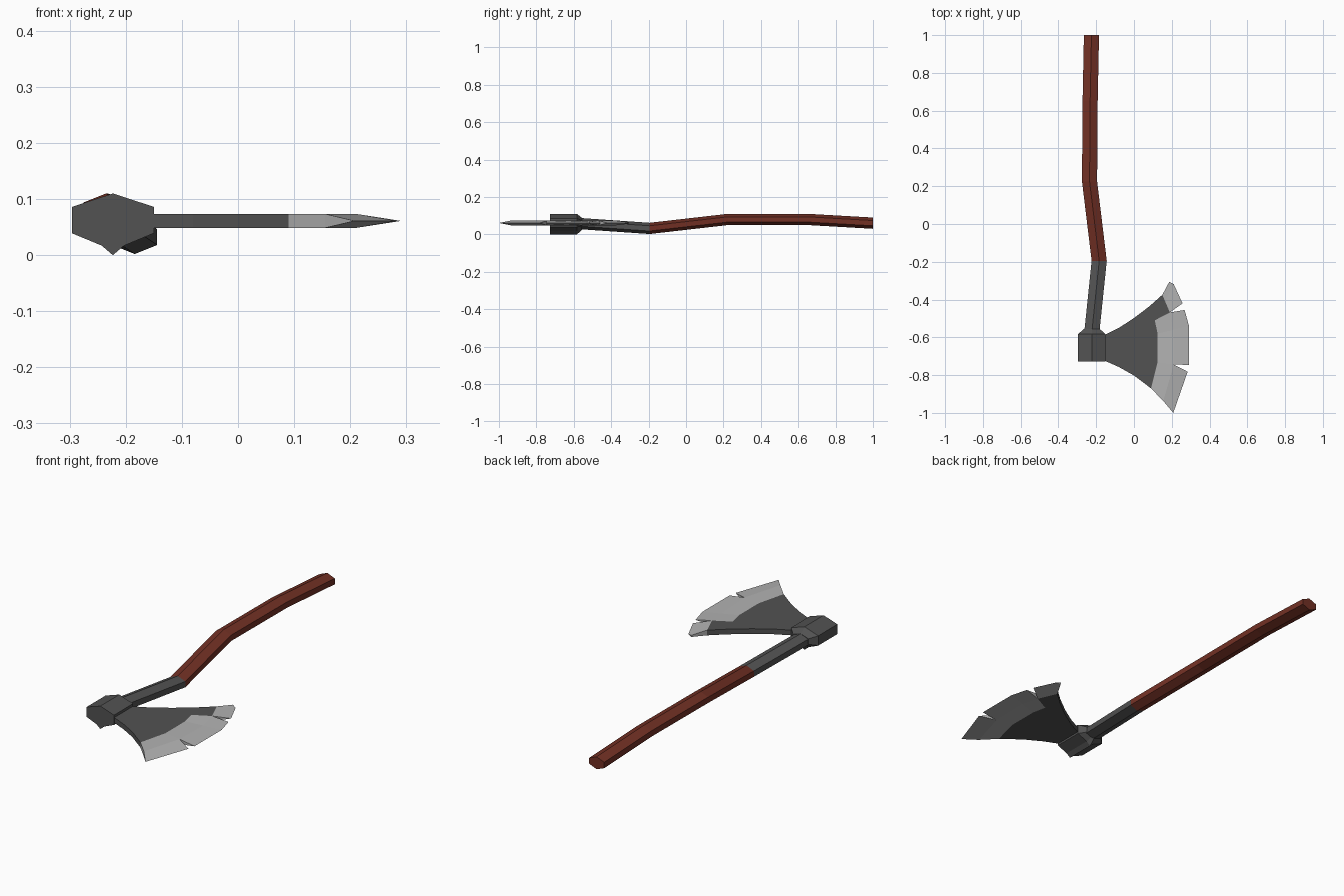
import bpy, bmesh

if "Cube" in bpy.data.objects:
    bpy.data.objects.remove(bpy.data.objects["Cube"])


def material(name, rgb):
    m = bpy.data.materials.new(name)
    m.diffuse_color = (*rgb, 1)
    m.use_nodes = True
    m.node_tree.nodes["Principled BSDF"].inputs["Base Color"].default_value = m.diffuse_color
    return m


WOOD = material("red_wood", (0.17, 0.03, 0.018))
IRON = material("dark_iron", (0.085, 0.085, 0.085))
STEEL = material("bright_steel", (0.45, 0.45, 0.45))
ZC, T = 0.061, 0.0125      # blade mid-plane height and half thickness


def finish(name, bm, mat):
    bmesh.ops.remove_doubles(bm, verts=bm.verts, dist=1e-5)
    bmesh.ops.recalc_face_normals(bm, faces=bm.faces)
    me = bpy.data.meshes.new(name)
    bm.to_mesh(me)
    bm.free()
    me.materials.append(mat)
    ob = bpy.data.objects.new(name, me)
    bpy.context.collection.objects.link(ob)
    return ob


def loft(name, stations, profile, mat):
    """Sweep an (x, z) profile along y; station = (x, y, z, scale)."""
    bm = bmesh.new()
    rings = [[bm.verts.new((x + px * s, y, z + pz * s)) for px, pz in profile]
             for x, y, z, s in stations]
    n = len(profile)
    for a, b in zip(rings, rings[1:]):
        for i in range(n):
            j = (i + 1) % n
            bm.faces.new((a[i], a[j], b[j], b[i]))
    bm.faces.new(rings[0])
    bm.faces.new(rings[-1])
    return finish(name, bm, mat)


def edge_strip(name, rows, mat):
    """Sharpened plate; each row runs from thick inner point to thin edge."""
    bm = bmesh.new()
    top, bot = ([[bm.verts.new((x, y, ZC + s * h)) for x, y, h in r]
                 for r in rows] for s in (1, -1))
    nr, nc = len(rows), len(rows[0])
    for g in (top, bot):
        for i in range(nr - 1):
            for j in range(nc - 1):
                bm.faces.new((g[i][j], g[i][j + 1], g[i + 1][j + 1], g[i + 1][j]))
    # close the rim
    rim = ([(0, j) for j in range(nc)] + [(i, nc - 1) for i in range(1, nr)]
           + [(nr - 1, j) for j in range(nc - 2, -1, -1)]
           + [(i, 0) for i in range(nr - 2, 0, -1)])
    for (a, b), (c, d) in zip(rim, rim[1:] + rim[:1]):
        bm.faces.new((top[a][b], top[c][d], bot[c][d], bot[a][b]))
    return finish(name, bm, mat)


# bent hexagonal handle with iron neck
hexagon = [(0, 0.03), (0.04, 0.014), (0.04, -0.014),
           (0, -0.03), (-0.04, -0.014), (-0.04, 0.014)]
bend = (-0.184, -0.195, 0.032, 1)
loft("handle", [bend, (-0.235, 0.225, 0.08, 1), (-0.232, 0.65, 0.08, 1),
                (-0.225, 1.0, 0.06, 1)], hexagon, WOOD)
loft("neck", [(-0.226, -0.6, 0.06, 1), bend], hexagon, IRON)

# socket with a small keel underneath, tapering onto the neck
socket = [(0, 0.05), (0.073, 0.026), (0.073, -0.021), (0.02, -0.043),
          (0, -0.06), (-0.02, -0.043), (-0.073, -0.021), (-0.073, 0.026)]
loft("socket", [(-0.223, -0.728, 0.06, 1), (-0.223, -0.583, 0.06, 1),
                (-0.223, -0.555, 0.059, 0.56)], socket, IRON)

# flat flared blade body
outline = [(-0.2, -0.595), (-0.15, -0.585), (-0.08, -0.55), (0, -0.498),
           (0.08, -0.437), (0.15, -0.375), (0.19, -0.468), (0.11, -0.51),
           (0.125, -0.58), (0.125, -0.73), (0.09, -0.87), (0, -0.802),
           (-0.08, -0.757), (-0.15, -0.726), (-0.2, -0.715)]
bm = bmesh.new()
face = bm.faces.new([bm.verts.new((x, y, ZC - T)) for x, y in outline])
ext = bmesh.ops.extrude_face_region(bm, geom=[face], use_keep_orig=True)
for v in ext["geom"]:
    if isinstance(v, bmesh.types.BMVert):
        v.co.z += 2 * T
finish("blade_body", bm, IRON)

# chipped cutting edge in three pieces
edge_strip("edge_upper", [
    [(0.15, -0.375, T), (0.187, -0.306, 0.004)],
    [(0.165, -0.41, T), (0.21, -0.318, 0)],
    [(0.19, -0.468, T), (0.257, -0.42, 0)]], STEEL)
edge_strip("edge_middle", [
    [(0.11, -0.51, T), (0.19, -0.468, T), (0.268, -0.455, 0)],
    [(0.125, -0.58, T), (0.208, -0.56, 0.0065), (0.291, -0.54, 0)],
    [(0.125, -0.73, T), (0.21, -0.744, T), (0.291, -0.746, 0)]], STEEL)
edge_strip("edge_lower", [
    [(0.125, -0.73, T), (0.21, -0.744, T), (0.284, -0.782, 0)],
    [(0.09, -0.87, T), (0.155, -0.937, T), (0.208, -1.0, 0)]], STEEL)
